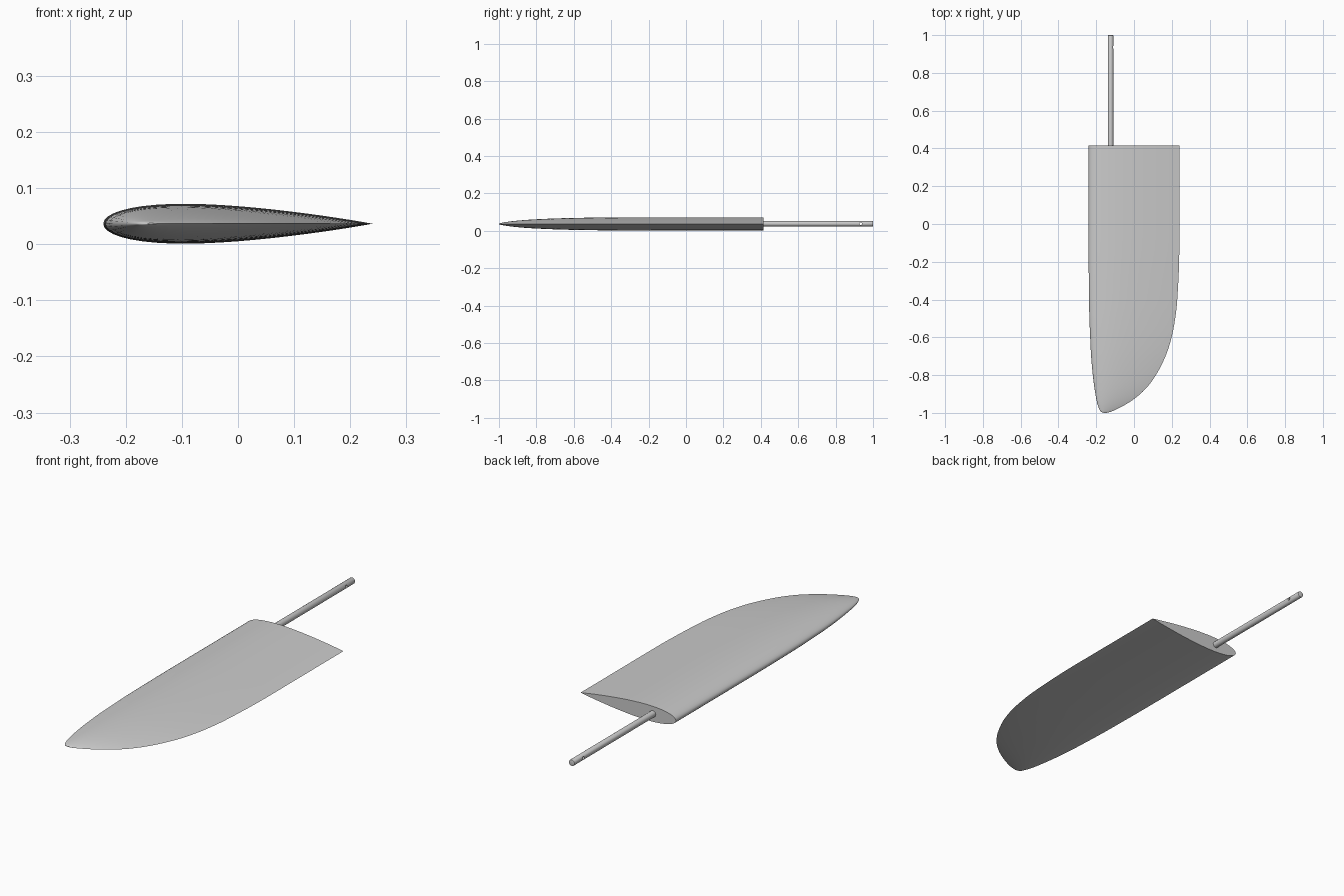
import bpy, bmesh, math
from mathutils import Vector, Matrix

if "Cube" in bpy.data.objects:
    bpy.data.objects.remove(bpy.data.objects["Cube"])

MID_Z = 0.0365
THICK = 0.148
N = 24

# Blade outline: (y, leading edge x, trailing edge x)
STATIONS = [
    (0.415, -0.24, 0.24), (0.20, -0.24, 0.24), (0.0, -0.24, 0.24),
    (-0.20, -0.24, 0.239), (-0.40, -0.238, 0.229), (-0.50, -0.236, 0.218),
    (-0.60, -0.232, 0.199), (-0.70, -0.227, 0.167), (-0.80, -0.218, 0.116),
    (-0.87, -0.209, 0.064), (-0.92, -0.201, 0.009), (-0.955, -0.193, -0.043),
    (-0.98, -0.184, -0.090), (-0.993, -0.176, -0.120), (-1.0, -0.160, -0.145),
]


def smooth_path(pts, steps):
    pts = [Vector(p) for p in pts]
    out = []
    for i in range(len(pts) - 1):
        p0, p1 = pts[max(i - 1, 0)], pts[i]
        p2, p3 = pts[i + 1], pts[min(i + 2, len(pts) - 1)]
        for s in range(steps):
            t = s / steps
            out.append(0.5 * (2 * p1 + (p2 - p0) * t
                              + (2 * p0 - 5 * p1 + 4 * p2 - p3) * t * t
                              + (3 * p1 - p0 - 3 * p2 + p3) * t ** 3))
    out.append(pts[-1])
    return out


def half_thickness(u):
    return 5 * THICK * (0.2969 * math.sqrt(u) - 0.126 * u - 0.3516 * u ** 2
                        + 0.2843 * u ** 3 - 0.1036 * u ** 4)


def finish(name, bm):
    bmesh.ops.recalc_face_normals(bm, faces=bm.faces)
    mesh = bpy.data.meshes.new(name)
    bm.to_mesh(mesh)
    bm.free()
    ob = bpy.data.objects.new(name, mesh)
    bpy.context.collection.objects.link(ob)
    return ob


def activate(ob):
    bpy.ops.object.select_all(action='DESELECT')
    ob.select_set(True)
    bpy.context.view_layer.objects.active = ob


def smooth(ob):
    activate(ob)
    bpy.ops.object.shade_smooth_by_angle(angle=math.radians(35))


def rod(bm, radius, length, center, axis, sides=24):
    rot = Matrix.Rotation(math.pi / 2, 4, axis)
    bmesh.ops.create_cone(bm, cap_ends=True, segments=sides, radius1=radius,
                          radius2=radius, depth=length,
                          matrix=Matrix.Translation(center) @ rot)


# Blade: symmetric foil sections lofted from the root to the rounded tip
us = [(1 - math.cos(math.pi * i / N)) / 2 for i in range(N + 1)]
section = [(u, half_thickness(u)) for u in us[:-1]] + [(1, 0)]
section += [(u, -half_thickness(u)) for u in reversed(us[1:-1])]
bm = bmesh.new()
rings = []
for y, lead, trail in smooth_path(STATIONS, 3):
    c = trail - lead
    rings.append([bm.verts.new((lead + u * c, y, MID_Z + h * c)) for u, h in section])
for a, b in zip(rings, rings[1:]):
    for i in range(len(a)):
        j = (i + 1) % len(a)
        bm.faces.new((a[i], a[j], b[j], b[i]))
bm.faces.new(rings[0])
bm.faces.new(rings[-1])
smooth(finish("blade", bm))

# Shaft with a chamfered end
bm = bmesh.new()
rod(bm, 0.0145, 0.60, (-0.124, 0.70, MID_Z + 0.001), 'X')
end = [e for e in bm.edges if all(v.co.y > 0.99 for v in e.verts)]
bmesh.ops.bevel(bm, geom=end, offset=0.003, segments=2, profile=0.5, affect='EDGES')
shaft = finish("shaft", bm)

# Cross pin hole through the shaft
bm = bmesh.new()
rod(bm, 0.007, 0.1, (-0.124, 0.935, MID_Z + 0.001), 'Y', 16)
cutter = finish("pin_hole_cutter", bm)
cutter.hide_render = True
mod = shaft.modifiers.new("pin_hole", 'BOOLEAN')
mod.operation = 'DIFFERENCE'
mod.solver = 'EXACT'
mod.object = cutter
activate(shaft)
bpy.ops.object.modifier_apply(modifier=mod.name)
bpy.data.objects.remove(cutter)
smooth(shaft)
